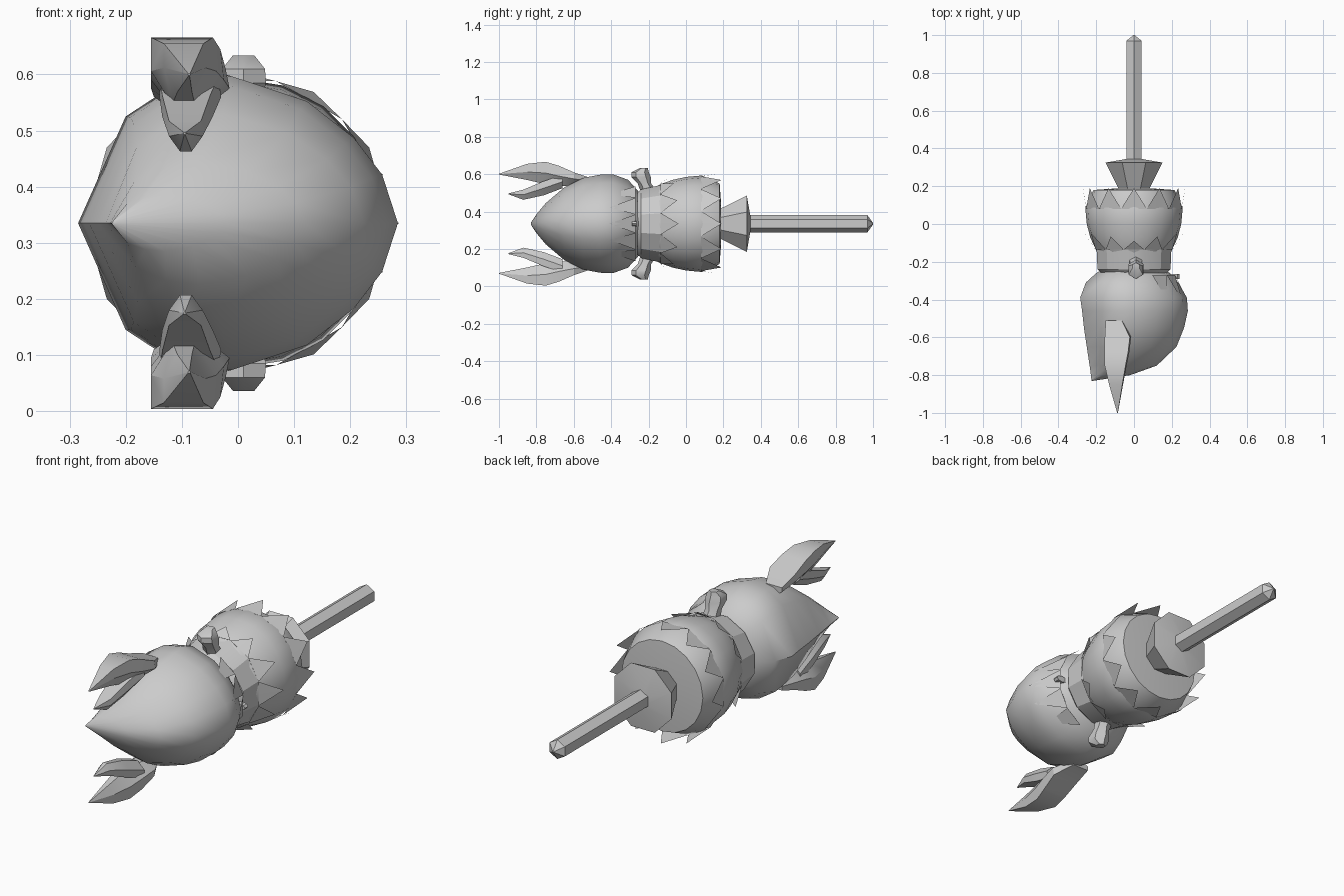
import bpy, bmesh, math

if "Cube" in bpy.data.objects:
    bpy.data.objects.remove(bpy.data.objects["Cube"])

MID = 0.335  # height of the long axis
grey = bpy.data.materials.new("plain grey")
grey.diffuse_color = (0.6, 0.6, 0.6, 1)
grey.use_nodes = True
grey.node_tree.nodes["Principled BSDF"].inputs["Base Color"].default_value = grey.diffuse_color


def finish(name, bm, angle=35, closed=True):
    if closed:
        bmesh.ops.recalc_face_normals(bm, faces=bm.faces)
    me = bpy.data.meshes.new(name)
    bm.to_mesh(me)
    bm.free()
    ob = bpy.data.objects.new(name, me)
    bpy.context.collection.objects.link(ob)
    me.materials.append(grey)
    bpy.ops.object.select_all(action='DESELECT')
    ob.select_set(True)
    bpy.context.view_layer.objects.active = ob
    bpy.ops.object.shade_smooth_by_angle(angle=math.radians(angle))
    return ob


def loft(name, rings, angle=35, flip=False):
    """Skin a list of rings; flip mirrors the part across the mid height."""
    bm = bmesh.new()
    rows = [[bm.verts.new((x, y, 2 * MID - z if flip else z)) for x, y, z in r] for r in rings]
    for a, b in zip(rows, rows[1:]):
        for i in range(len(a)):
            j = (i + 1) % len(a)
            bm.faces.new((a[i], a[j], b[j], b[i]))
    bm.faces.new(rows[0])
    bm.faces.new(rows[-1])
    bmesh.ops.remove_doubles(bm, verts=bm.verts, dist=0.0005)
    return finish(name, bm, angle)


def ring_y(y, rx, rz, cx=0, cz=MID, n=10, turn=0.0):
    ts = [2 * math.pi * (i + turn) / n for i in range(n)]
    return [(cx + rx * math.cos(t), y, cz + rz * math.sin(t)) for t in ts]


def box_y(y, cx, cz, rx, rz):
    # six-cornered section with a flat outer side
    pts = [(-1, 1), (0.9, 1), (1, 0), (0.35, -1), (-0.35, -1), (-1, 0)]
    return [(cx + rx * a, y, cz + rz * b) for a, b in pts]


def ring_z(z, cy, rx, ry, cx=0.01, n=6):
    ts = [2 * math.pi * (i + .5) / n for i in range(n)]
    return [(cx + rx * math.cos(t), cy + ry * math.sin(t), z) for t in ts]


def spikes(name, n, base, tip, keep=lambda t: True):
    """Ring of thin pointed flaps; base and tip give (y, rx, rz) by angle."""
    bm = bmesh.new()
    for i in range(n):
        t = 2 * math.pi * i / n
        if not keep(t):
            continue
        pts = []
        for a, (y, rx, rz) in ((t - math.pi / n, base(t)), (t + math.pi / n, base(t)), (t, tip(t))):
            pts.append(bm.verts.new((rx * math.cos(a), y, MID + rz * math.sin(a))))
        inner = bm.verts.new((base(t)[1] * .97 * math.cos(t), base(t)[0], MID + base(t)[2] * .97 * math.sin(t)))
        a, b, c = pts
        for f in ((a, b, c), (b, inner, c), (inner, a, c), (b, a, inner)):
            bm.faces.new(f)
    return finish(name, bm, 20)


# head: pointed hood with a creased back
half = [(0, 0), (.15, .72), (.3, .93), (.47, 1), (.71, .83), (.86, .58), (.95, .33), (1, 0)]
section = half + [(u, -w) for u, w in half[-2:0:-1]]
shape = [(-.83, -.225, -.215, .004), (-.80, -.228, -.02, .05), (-.75, -.235, .12, .11), (-.65, -.25, .225, .195),
         (-.55, -.265, .265, .245), (-.46, -.275, .285, .262), (-.39, -.285, .28, .264),
         (-.31, -.255, .235, .235), (-.26, -.2, .19, .18), (-.22, -.13, .13, .12)]
loft("head", [[(a + u * (b - a), y, MID + w * h) for u, w in section] for y, a, b, h in shape], 40)

# jagged cheek fringe on the face side, and the little mouth rod
spikes("cheek_fringe", 14, lambda t: (-.27, .222, .222), lambda t: (-.41, .287, .2),
       lambda t: math.cos(t) > .6)
loft("mouth_rod", [ring_y(y, .03, .015, cx=.21, n=8) for y in (-.29, -.265)])

# body
loft("body", [ring_y(y, rx, rz, n=20) for y, rx, rz in
              ((-.24, .15, .15), (-.14, .2, .21), (-.07, .232, .235), (0, .25, .25), (.085, .258, .258),
               (.18, .215, .215), (.188, .1, .1))], 30)
spikes("skirt_points", 12, lambda t: (.08, .262, .262), lambda t: (.19, .27, .27))

# ruffled collar
loft("collar", [ring_y(y, rx, rz, n=12, turn=.5) for y, rx, rz in
                ((-.26, .18, .17), (-.24, .2, .19), (-.13, .205, .215), (-.12, .17, .18))], 30)
spikes("collar_points", 12, lambda t: (-.135, .21, .222),
       lambda t: (-.09 + .05 * abs(math.cos(t)), .225 + .045 * abs(math.cos(t)), .25))

# flared stand and handle
loft("stand_cone", [ring_y(.18, .085, .085, n=8, turn=.5), ring_y(.325, .163, .163, n=8, turn=.5),
                    ring_y(.345, .04, .04, n=8, turn=.5)], 30)
loft("handle", [ring_y(y, r, r, n=6, turn=.5) for y, r in ((.33, .046), (.97, .046), (1.0, .004))])

# paired antlers and arms, mirrored in height
for side, flip in (("left", False), ("right", True)):
    loft(side + "_antler", [box_y(*s) for s in (
        (-.51, -.105, .56, .045, .02), (-.6, -.085, .575, .07, .035), (-.68, -.09, .59, .065, .055),
        (-.75, -.097, .606, .058, .06), (-.85, -.095, .612, .037, .043), (-1, -.087, .6, .002, .002))], 30, flip)
    loft(side + "_antler_prong", [box_y(*s) for s in (
        (-.66, -.085, .56, .055, .035), (-.76, -.09, .525, .045, .038), (-.87, -.093, .49, .03, .027),
        (-.95, -.095, .495, .002, .002))], 30, flip)
    loft(side + "_arm", [ring_z(*s) for s in (
        (.47, -.18, .045, .05), (.55, -.222, .036, .036), (.585, -.24, .046, .052),
        (.61, -.245, .044, .046), (.634, -.225, .022, .02))], 35, flip)
